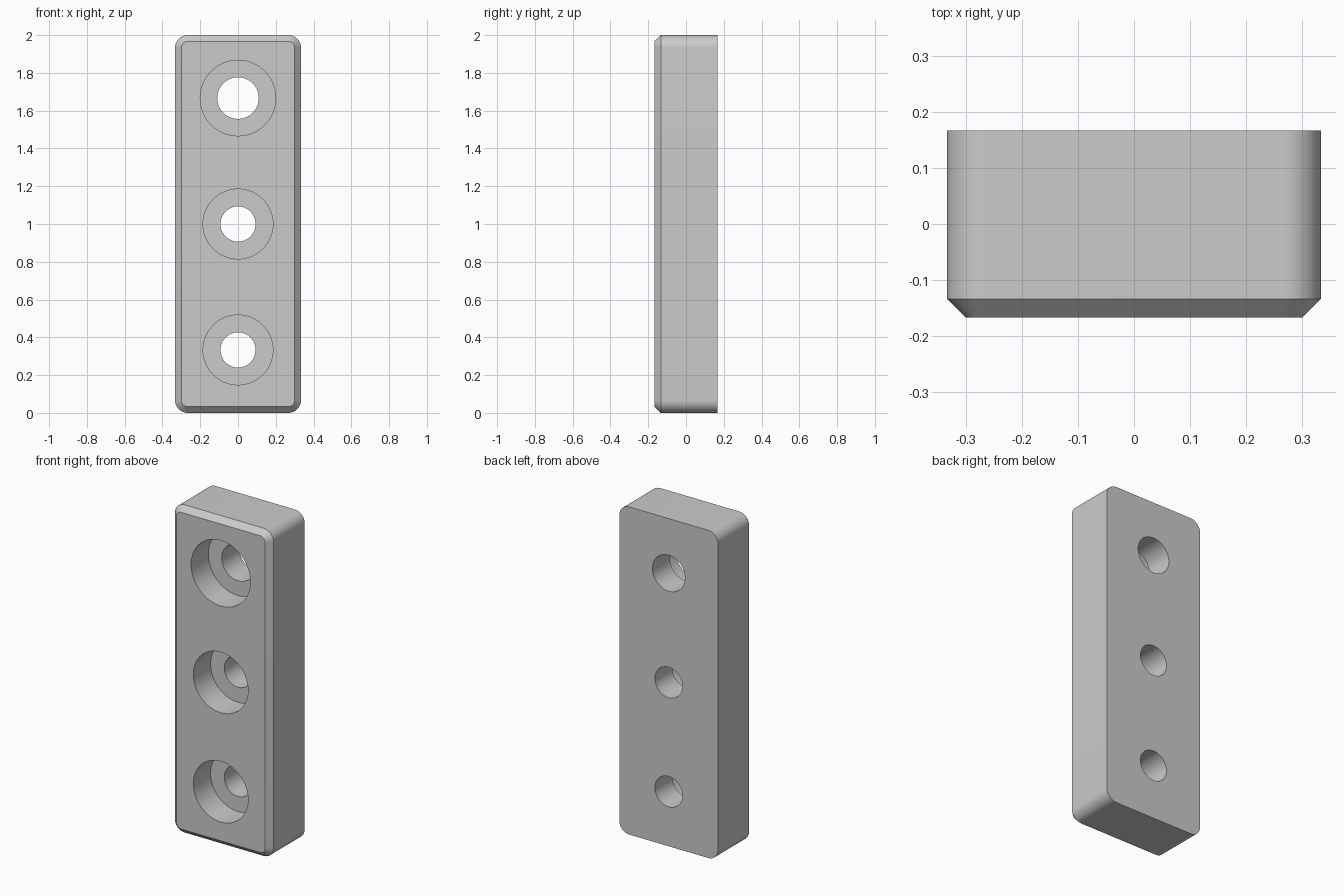
import bpy
import bmesh
from math import cos, sin, pi, radians

cube = bpy.data.objects.get("Cube")
if cube:
    bpy.data.objects.remove(cube, do_unlink=True)

WIDTH, DEPTH, HEIGHT = 2 / 3, 1 / 3, 2.0
CHAMFER, CORNER = 1 / 30, 1 / 15
FRONT, BACK = -DEPTH / 2, DEPTH / 2

grey = bpy.data.materials.new("plain grey")
grey.use_nodes = True
colour = (0.6, 0.6, 0.6, 1)
grey.diffuse_color = colour
grey.node_tree.nodes["Principled BSDF"].inputs["Base Color"].default_value = colour


def rounded_outline(y, inset, steps=12):
    """Rounded rectangle in the xz plane, shrunk evenly by inset."""
    points = []
    for k, (sx, sz) in enumerate([(1, 1), (-1, 1), (-1, -1), (1, -1)]):
        cx = sx * (WIDTH / 2 - CORNER)
        cz = HEIGHT / 2 + sz * (HEIGHT / 2 - CORNER)
        for i in range(steps + 1):
            a = (k + i / steps) * pi / 2
            r = CORNER - inset
            points.append((cx + r * cos(a), y, cz + r * sin(a)))
    return points


def circle(y, radius, z, steps=64):
    angles = [2 * pi * i / steps for i in range(steps)]
    return [(radius * cos(a), y, z + radius * sin(a)) for a in angles]


def loft(name, outlines):
    """Closed solid bridging matching outlines from front to back."""
    bm = bmesh.new()
    rings = [[bm.verts.new(p) for p in outline] for outline in outlines]
    for a, b in zip(rings, rings[1:]):
        for i in range(len(a)):
            j = (i + 1) % len(a)
            bm.faces.new((a[i], a[j], b[j], b[i]))
    bm.faces.new(rings[0])
    bm.faces.new(rings[-1])
    bmesh.ops.recalc_face_normals(bm, faces=bm.faces)
    mesh = bpy.data.meshes.new(name)
    bm.to_mesh(mesh)
    bm.free()
    mesh.materials.append(grey)
    obj = bpy.data.objects.new(name, mesh)
    bpy.context.collection.objects.link(obj)
    return obj


# Rounded block with a chamfered front rim
block = loft("mounting_block", [
    rounded_outline(FRONT, CHAMFER),
    rounded_outline(FRONT + CHAMFER, 0),
    rounded_outline(BACK, 0),
])

# Stepped screw holes: wide recess in front, narrow bore through the back
cutters = []
for z, bore, recess in [(1 / 3, 0.093, 0.185), (1, 0.093, 0.185), (5 / 3, 0.11, 0.2)]:
    cutter = loft("hole_cutter", [
        circle(FRONT - 0.1, recess, z),
        circle(0, recess, z),
        circle(0, bore, z),
        circle(BACK + 0.1, bore, z),
    ])
    cutter.hide_render = True
    cutters.append(cutter)
    cut = block.modifiers.new("screw_hole", "BOOLEAN")
    cut.operation = "DIFFERENCE"
    cut.solver = "EXACT"
    cut.object = cutter

# Apply the cuts, then smooth the round walls and keep rims sharp
bpy.ops.object.select_all(action="DESELECT")
block.select_set(True)
bpy.context.view_layer.objects.active = block
bpy.ops.object.convert(target="MESH")
for cutter in cutters:
    bpy.data.objects.remove(cutter, do_unlink=True)
bpy.ops.object.shade_smooth_by_angle(angle=radians(30))
